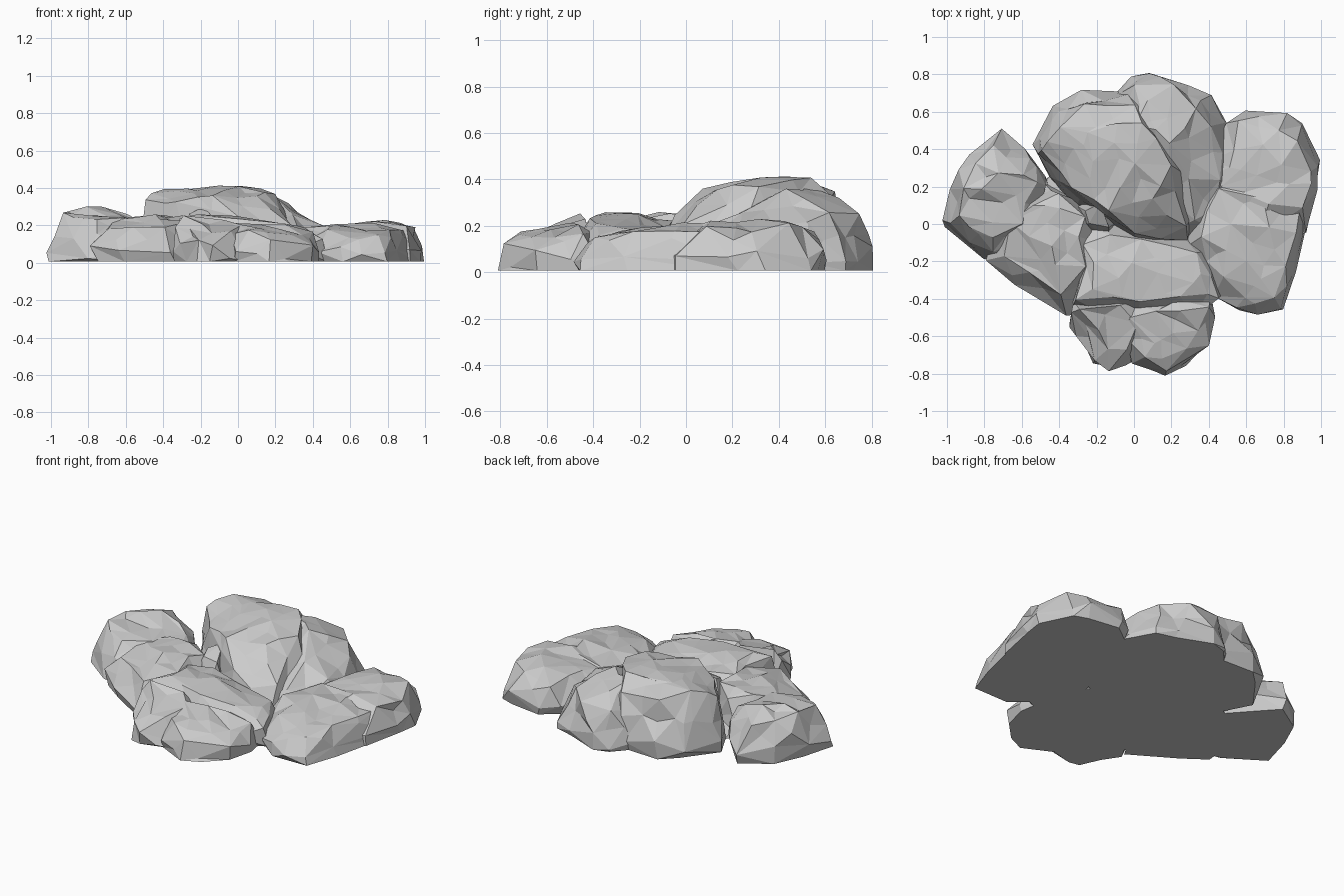
import bpy, bmesh, random

random.seed(11)


def rock(name, outline, crest):
    """Faceted boulder: hull of a footprint, its widest ring and crest points."""
    cx = sum(p[0] for p in outline) / len(outline)
    cy = sum(p[1] for p in outline) / len(outline)
    bm = bmesh.new()
    for i, (x, y) in enumerate(outline):
        s = (0.99, 0.94)[i % 2]
        bm.verts.new((cx + (x - cx) * s, cy + (y - cy) * s, 0.005))
        bm.verts.new((x, y, random.uniform(0.03, 0.12)))
    for p in crest:
        bm.verts.new(p)
    hull = bmesh.ops.convex_hull(bm, input=bm.verts[:])
    loose = {v for v in hull["geom_interior"] + hull["geom_unused"]
             if isinstance(v, bmesh.types.BMVert)}
    bmesh.ops.delete(bm, geom=list(loose), context='VERTS')
    # chip the long upper edges so the faces break into irregular facets
    long_edges = [e for e in bm.edges if e.calc_length() > 0.2
                  and max(v.co.z for v in e.verts) > 0.14]
    old = set(bm.verts)
    bmesh.ops.subdivide_edges(bm, edges=long_edges, cuts=1)
    bmesh.ops.triangulate(bm, faces=bm.faces[:])
    for v in bm.verts:
        if v not in old:
            v.co.x += random.uniform(-.025, .025)
            v.co.y += random.uniform(-.025, .025)
            v.co.z += random.uniform(-.022, .012)
        if v.co.z < 0.02:
            v.co.z = 0.006
    bmesh.ops.recalc_face_normals(bm, faces=bm.faces[:])
    me = bpy.data.meshes.new(name)
    bm.to_mesh(me)
    bm.free()
    ob = bpy.data.objects.new(name, me)
    bpy.context.collection.objects.link(ob)
    return ob


# Back: tall boulder in the middle
rock("back_tall_rock",
     [(-.52, .40), (-.41, .63), (-.28, .72), (-.07, .71), (.15, .62), (.30, .45),
      (.34, .15), (.28, -.10), (.0, -.08), (-.15, .02), (-.32, .10), (-.46, .26)],
     [(-.48, .40, .33), (-.47, .46, .36), (-.38, .53, .39), (-.24, .50, .415),
      (-.20, .33, .40), (.0, .33, .415), (.02, .54, .41), (.18, .33, .385),
      (.08, .12, .37), (-.12, .06, .35), (-.25, .62, .34), (.0, .64, .34),
      (-.31, .17, .34), (.27, .0, .20), (.0, -.04, .26)])

# Back: lower sloping boulder behind and to the right
rock("back_low_rock",
     [(-.10, .68), (0, .80), (.07, .81), (.28, .76), (.41, .67), (.50, .53),
      (.50, .20), (.42, -.05), (.15, -.08), (-.10, .2)],
     [(.02, .76, .25), (.2, .73, .25), (.05, .66, .31), (.2, .58, .33),
      (.20, .42, .36), (.33, .6, .26), (.42, .53, .21), (.44, .25, .19),
      (.28, .42, .29), (.34, .02, .18), (.0, .55, .36)])

# Left: outer boulder
rock("left_outer_rock",
     [(-.72, .51), (-.56, .40), (-.46, .24), (-.42, .0), (-.6, -.2), (-.80, -.20),
      (-1.0, .0), (-.98, .18), (-.90, .36)],
     [(-.95, .05, .26), (-.93, .18, .27), (-.86, .33, .25), (-.73, .43, .24),
      (-.70, .28, .30), (-.82, .20, .29), (-.60, .27, .26), (-.60, .0, .25),
      (-.78, -.08, .23), (-.53, .2, .24), (-.76, -.16, .17)])

# Left: inner boulder running towards the front
rock("left_inner_rock",
     [(-.47, .24), (-.30, .12), (-.18, .02), (-.20, -.25), (-.34, -.47), (-.46, -.39),
      (-.62, -.34), (-.78, -.21), (-.72, .05)],
     [(-.40, .17, .23), (-.28, .06, .25), (-.48, .1, .25), (-.65, .0, .25),
      (-.68, -.18, .20), (-.55, -.27, .19), (-.38, -.36, .20), (-.27, -.22, .24),
      (-.45, -.12, .25)])

# Right: slab, split into a taller back half and a lower front half
rock("right_back_rock",
     [(.60, .59), (.80, .57), (.90, .53), (1.0, .32), (.99, .20), (.92, -.05),
      (.60, -.15), (.40, .0), (.41, .35), (.47, .54)],
     [(.58, .53, .17), (.78, .50, .20), (.70, .40, .22), (.80, .34, .235),
      (.88, .43, .21), (.94, .30, .19), (.91, .10, .19), (.72, .10, .21),
      (.48, .2, .20), (.52, .42, .19)])
rock("right_front_rock",
     [(.97, .15), (.87, -.25), (.79, -.47), (.68, -.48), (.54, -.46), (.45, -.38),
      (.27, -.10), (.38, .22), (.7, .28)],
     [(.90, .12, .19), (.80, -.25, .18), (.74, -.41, .165), (.57, -.40, .15),
      (.50, -.27, .18), (.35, -.06, .18), (.46, .19, .205), (.70, .0, .205),
      (.60, -.2, .195)])

# Front: rounded boulder nearest the viewer, in two lobes
rock("front_left_rock",
     [(-.35, -.53), (-.30, -.42), (-.10, -.36), (.10, -.45), (.05, -.70), (-.03, -.745),
      (-.13, -.78), (-.20, -.73), (-.30, -.62)],
     [(-.32, -.49, .20), (-.29, -.44, .245), (-.10, -.42, .23), (-.24, -.56, .20),
      (-.12, -.68, .17), (.0, -.55, .20), (-.02, -.68, .16)])
rock("front_right_rock",
     [(-.05, -.42), (.25, -.36), (.43, -.40), (.45, -.50), (.40, -.65), (.27, -.77),
      (.16, -.80), (.10, -.785), (-.03, -.73)],
     [(.0, -.50, .22), (.06, -.70, .17), (.17, -.74, .165), (.28, -.68, .165),
      (.36, -.56, .17), (.41, -.45, .17), (.25, -.41, .19), (.1, -.45, .22)])

# Centre: rock bridging the front and the middle of the pile
rock("centre_rock",
     [(-.32, -.45), (-.29, -.15), (-.18, .05), (.05, -.04), (.28, -.06), (.42, -.13),
      (.46, -.38), (.3, -.48), (0, -.55)],
     [(-.29, -.40, .25), (-.20, -.33, .26), (-.25, -.10, .23), (-.13, -.04, .22),
      (.0, -.22, .25), (.05, -.40, .245), (.22, -.12, .19), (.30, -.30, .21),
      (.40, -.36, .18), (.36, -.16, .18)])

# Small shards wedged in the central crevice
rock("crevice_shard",
     [(-.32, .10), (-.20, .14), (-.10, .02), (-.14, -.10), (-.27, -.06)],
     [(-.28, .08, .26), (-.19, .10, .29), (-.15, .0, .24), (-.24, .0, .25)])
